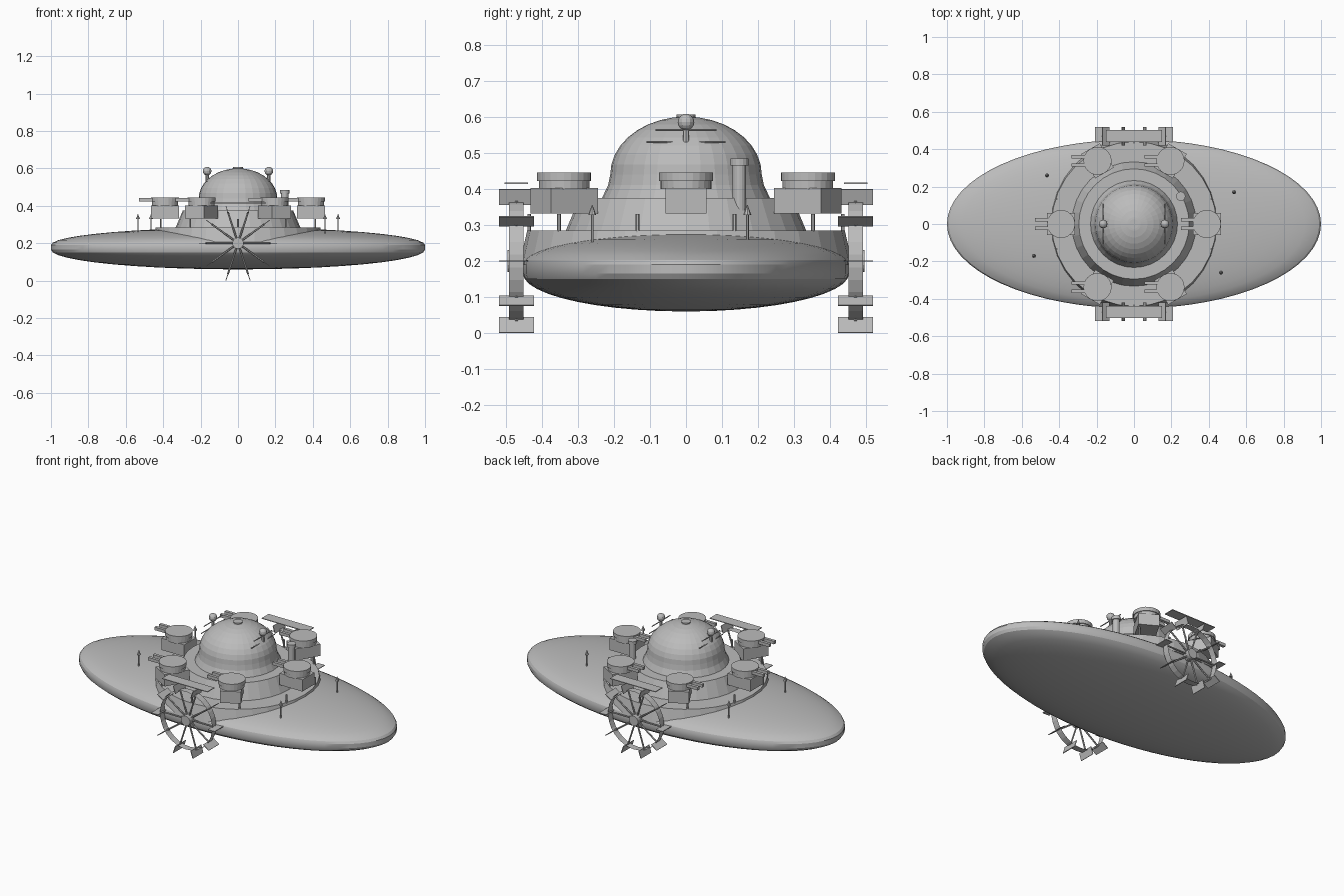
import bpy, bmesh
from math import sin, cos, pi, radians, sqrt, atan2
from mathutils import Matrix, Vector

cube = bpy.data.objects.get("Cube")
if cube:
    bpy.data.objects.remove(cube)

grey = bpy.data.materials.new("plain grey")
grey.use_nodes = True
grey.diffuse_color = (0.5, 0.5, 0.5, 1)
grey.node_tree.nodes["Principled BSDF"].inputs["Base Color"].default_value = (0.5, 0.5, 0.5, 1)


def finish(name, bm):
    mesh = bpy.data.meshes.new(name)
    bmesh.ops.recalc_face_normals(bm, faces=bm.faces)
    bm.to_mesh(mesh)
    bm.free()
    mesh.materials.append(grey)
    obj = bpy.data.objects.new(name, mesh)
    bpy.context.collection.objects.link(obj)
    return obj


def lathe(name, profile, sides, scale_y=1, center=(0, 0)):
    """Spin (radius, height) points around the vertical axis and cap both ends."""
    bm = bmesh.new()
    rings = []
    for r, z in profile:
        rings.append([bm.verts.new((center[0] + r * cos(2 * pi * i / sides),
                                    center[1] + r * sin(2 * pi * i / sides) * scale_y, z))
                      for i in range(sides)])
    for a, b in zip(rings, rings[1:]):
        for i in range(sides):
            j = (i + 1) % sides
            bm.faces.new((a[i], a[j], b[j], b[i]))
    bm.faces.new(rings[0])
    bm.faces.new(rings[-1])
    return finish(name, bm)


def box(name, size, matrix):
    bm = bmesh.new()
    bmesh.ops.create_cube(bm, size=1, matrix=matrix @ Matrix.Diagonal((*size, 1)))
    return finish(name, bm)


def rod(name, start, end, r1, r2=None, sides=8):
    start, end = Vector(start), Vector(end)
    axis = end - start
    turn = axis.to_track_quat('Z', 'Y').to_matrix().to_4x4()
    bm = bmesh.new()
    bmesh.ops.create_cone(bm, cap_ends=True, segments=sides, radius1=r1,
                          radius2=r1 if r2 is None else r2, depth=axis.length,
                          matrix=Matrix.Translation((start + end) / 2) @ turn)
    return finish(name, bm)


def ball(name, center, radius):
    bm = bmesh.new()
    bmesh.ops.create_uvsphere(bm, u_segments=12, v_segments=8, radius=radius,
                              matrix=Matrix.Translation(center))
    return finish(name, bm)


# Elliptical saucer hull with a narrow rim band
steps = [radians(a) for a in range(2, 91, 8)]
lower = [(sin(a), 0.165 - 0.105 * cos(a)) for a in steps]
upper = [(sin(a), 0.19 + 0.093 * cos(a)) for a in reversed(steps)]
hull = lathe("hull", lower + upper, 64, 0.452)
bpy.ops.object.select_all(action='DESELECT')
hull.select_set(True)
bpy.context.view_layer.objects.active = hull
bpy.ops.object.shade_smooth_by_angle(angle=radians(25))

# Round deck, casemate and dome
lathe("deck", [(0.46, 0.2), (0.44, 0.285)], 32)
lathe("casemate", [(0.335, 0.28), (0.295, 0.375)], 32)
dome = [(0.235, 0.37), (0.216, 0.41), (0.21, 0.44)]
dome += [(0.21 * cos(radians(a)), 0.44 + 0.16 * sin(radians(a))) for a in range(10, 90, 10)]
lathe("dome", dome + [(0.01, 0.6)], 32)
lathe("dome_cap", [(0.026, 0.59), (0.026, 0.606)], 16)

# Six turrets on radial pedestals, all guns trained to the right
for k in range(6):
    a = k * pi / 3
    x, y = 0.39 * cos(a), 0.39 * sin(a)
    box("turret_pedestal", (0.15, 0.115, 0.07),
        Matrix.Translation((x, y, 0.367)) @ Matrix.Rotation(a, 4, 'Z'))
    lathe("turret", [(0.07, 0.4), (0.07, 0.422), (0.075, 0.422), (0.075, 0.445)], 24, 1, (x, y))
    for side in (-1, 1):
        box("gun_barrel", (0.08, 0.018, 0.018),
            Matrix.Translation((x - 0.1, y + side * 0.022, 0.432)))

# Paddle wheels on both sides
for side in (-1, 1):
    y = side * 0.47
    hub = Vector((0, y, 0.2))
    rod("wheel_axle", (0, side * 0.4, 0.2), (0, side * 0.495, 0.2), 0.03, sides=16)
    bm = bmesh.new()
    bmesh.ops.create_cone(bm, cap_ends=False, segments=30, radius1=0.172, radius2=0.172, depth=0.04,
                          matrix=Matrix.Translation(hub) @ Matrix.Rotation(pi / 2, 4, 'X'))
    finish("wheel_rim", bm)
    for k in range(10):
        a = radians(18 + 36 * k)
        out = Vector((sin(a), 0, cos(a)))
        rod("wheel_spoke", hub, hub + out * 0.175, 0.005, sides=6)
        box("wheel_paddle", (0.004, 0.098, 0.045),
            Matrix.Translation(hub + out * 0.187) @ Matrix.Rotation(a, 4, 'Y'))
    box("wheel_guard", (0.3, 0.065, 0.004), Matrix.Translation((0, y, 0.415)))

# Dome antennas: ball on a stalk with two cross rods
for side in (-1, 1):
    x = side * 0.165
    ball("antenna_ball", (x, 0, 0.585), 0.023)
    rod("antenna_stalk", (x, 0, 0.5), (x, 0, 0.57), 0.009)
    rod("antenna_upper_rod", (x, -0.085, 0.563), (x, 0.085, 0.563), 0.003, sides=6)
    rod("antenna_lower_rod", (x, -0.11, 0.53), (x, 0.11, 0.53), 0.003, sides=6)

# Funnel
lathe("funnel", [(0.019, 0.34), (0.019, 0.465), (0.025, 0.465), (0.025, 0.484)], 16, 1, (0.25, 0.148))

# Deck posts
for k in range(10):
    a = radians(18 + 36 * k)
    x, y = 0.435 * cos(a), 0.435 * sin(a)
    rod("deck_post", (x, y, 0.27), (x, y, 0.33), 0.005, sides=6)

# Slim masts with pointed tips on the hull
for x, y in ((-0.465, 0.26), (-0.535, -0.17), (0.535, 0.17), (0.465, -0.26)):
    rod("mast", (x, y, 0.23), (x, y, 0.335), 0.004, sides=6)
    rod("mast_tip", (x, y, 0.328), (x, y, 0.355), 0.011, 0.001)
